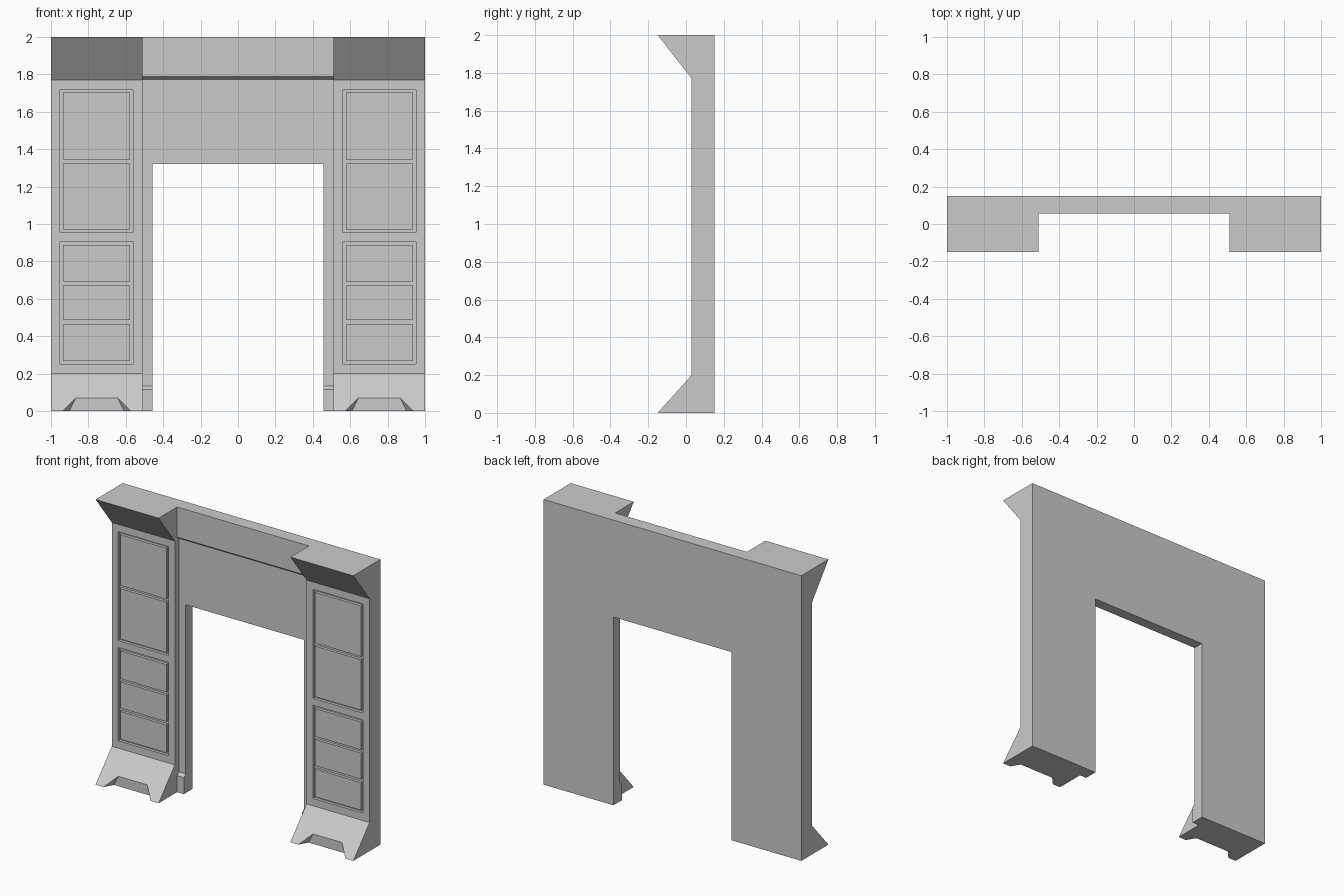
import bpy, bmesh

cube = bpy.data.objects.get("Cube")
if cube:
    bpy.data.objects.remove(cube, do_unlink=True)

grey = bpy.data.materials.new("plain_grey")
grey.use_nodes = True
colour = (0.6, 0.6, 0.6, 1)
grey.diffuse_color = colour
grey.node_tree.nodes["Principled BSDF"].inputs["Base Color"].default_value = colour


def loft(name, ring_a, ring_b):
    """Closed solid between two matching rings of points."""
    bm = bmesh.new()
    a = [bm.verts.new(p) for p in ring_a]
    b = [bm.verts.new(p) for p in ring_b]
    bm.faces.new(a)
    bm.faces.new(b)
    for i in range(len(a)):
        j = (i + 1) % len(a)
        bm.faces.new((a[i], a[j], b[j], b[i]))
    bmesh.ops.recalc_face_normals(bm, faces=bm.faces)
    mesh = bpy.data.meshes.new(name)
    bm.to_mesh(mesh)
    bm.free()
    mesh.materials.append(grey)
    obj = bpy.data.objects.new(name, mesh)
    bpy.context.collection.objects.link(obj)
    return obj


def extrude_x(name, profile, x0, x1):
    """Run a (y, z) profile along x."""
    return loft(name, [(x0, y, z) for y, z in profile], [(x1, y, z) for y, z in profile])


def box(name, cx, half, y0, y1, z0, z1):
    return extrude_x(name, [(y0, z0), (y1, z0), (y1, z1), (y0, z1)], cx - half, cx + half)


def cut(target, cutter):
    mod = target.modifiers.new("cut", "BOOLEAN")
    mod.operation = "DIFFERENCE"
    mod.solver = "EXACT"
    mod.object = cutter
    cutter.hide_render = True
    bpy.context.view_layer.objects.active = target
    bpy.ops.object.modifier_apply(modifier=mod.name)
    bpy.data.objects.remove(cutter, do_unlink=True)


BACK, FACE, WALL, TRIM, TOE = 0.15, 0.03, 0.075, 0.055, -0.15
INNER, OPENING, LINTEL = 0.511, 0.458, 1.32
CENTRE = (INNER + 1) / 2

pillar_profile = [(TOE, 0), (BACK, 0), (BACK, 2), (TOE, 2), (FACE, 1.77), (FACE, 0.2)]
jamb_profile = [(TRIM, 0), (BACK, 0), (BACK, LINTEL), (WALL, LINTEL), (WALL, 0.134), (TRIM, 0.116)]
header_profile = [(BACK, LINTEL), (BACK, 2), (TRIM, 2), (TRIM, 1.788), (WALL, 1.772), (WALL, LINTEL)]

recesses = [(0.252, 0.906), (0.954, 1.718)]
panels = [(0.268, 0.463), (0.486, 0.67), (0.692, 0.887), (0.97, 1.324), (1.346, 1.702)]


def notch_half(y, z):
    """Half width of the foot notch, narrowing upward and backward."""
    return 0.183 - 0.587 * (y - TOE) - 0.486 * z


def notch_ring(cx, y):
    low, high = -0.05, 0.1
    a, b = notch_half(y, low), notch_half(y, high)
    return [(cx - a, y, low), (cx + a, y, low), (cx + b, y, high), (cx - b, y, high)]


for side, tag in ((1, "left"), (-1, "right")):
    cx = side * CENTRE
    # Pillar with flared foot and cornice
    pillar = extrude_x(tag + "_pillar", pillar_profile, side * INNER, side)
    # Framed recesses holding flush panels, leaving narrow grooves
    for z0, z1 in recesses:
        cut(pillar, box("recess_cutter", cx, 0.195, -0.03, 0.05, z0, z1))
    for n, (z0, z1) in enumerate(panels, 1):
        box(f"{tag}_panel_{n}", cx, 0.179, FACE, 0.055, z0, z1)
    # Splayed notch in the foot
    cut(pillar, loft("notch_cutter", notch_ring(cx, -0.25), notch_ring(cx, -0.087)))
    # Door jamb with a small plinth
    extrude_x(tag + "_jamb", jamb_profile, side * OPENING, side * INNER)

# Header over the opening with a chamfered trim
extrude_x("header", header_profile, -INNER, INNER)
